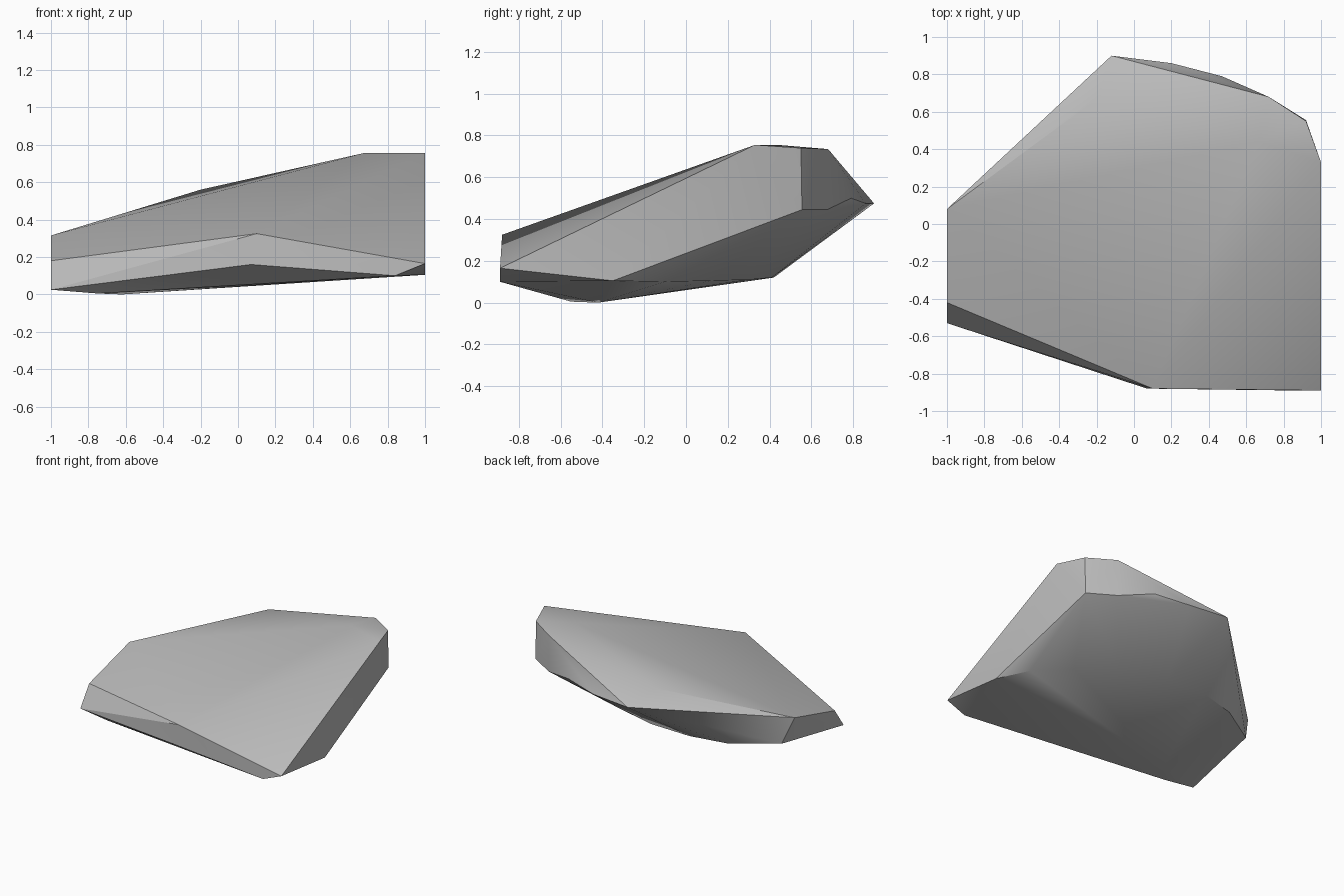
import bpy
import bmesh
from math import radians

cube = bpy.data.objects.get("Cube")
if cube:
    bpy.data.objects.remove(cube, do_unlink=True)


def flat_material(name, colour):
    mat = bpy.data.materials.new(name)
    mat.use_nodes = True
    mat.diffuse_color = colour
    shader = next(n for n in mat.node_tree.nodes if n.type == "BSDF_PRINCIPLED")
    shader.inputs["Base Color"].default_value = colour
    shader.inputs["Roughness"].default_value = 0.9
    return mat


def hull_object(name, corners, material):
    """Wrap a faceted convex skin around the corner points."""
    bm = bmesh.new()
    for corner in corners:
        bm.verts.new(corner)
    result = bmesh.ops.convex_hull(bm, input=bm.verts[:])
    unused = {g for g in result["geom_interior"] + result["geom_unused"]
              if isinstance(g, bmesh.types.BMVert)}
    bmesh.ops.delete(bm, geom=list(unused), context="VERTS")
    bmesh.ops.recalc_face_normals(bm, faces=bm.faces[:])
    mesh = bpy.data.meshes.new(name)
    bm.to_mesh(mesh)
    bm.free()
    mesh.materials.append(material)
    obj = bpy.data.objects.new(name, mesh)
    bpy.context.collection.objects.link(obj)
    return obj


# Sloping top slab, high at the back left corner
top_rim = [(-1, .08, .315), (-1, -.42, .18), (.1, -.88, .325), (1, -.89, .165),
           (1, .33, .755), (.92, .55, .74), (.72, .68, .735), (.67, .44, .755),
           (-.2, .67, .56)]

# Ridge running around the back
back_ridge = [(-.12, .9, .475), (.2, .86, .475), (.47, .79, .5),
              (.72, .675, .445), (.92, .555, .445)]

# Curved edge of the underside
base_arc = [(1, -.35, .105), (.89, -.1, .1), (.66, .12, .105), (.39, .3, .11),
            (.02, .41, .12), (-.32, .42, .12), (-.6, .35, .11), (-.93, .14, .115)]

# Front lower lip and the lowest resting points
front_lip = [(-1, -.53, .025), (.07, -.88, .16), (.84, -.89, .1)]
resting_points = [(-.62, -.42, 0), (-.75, -.55, .005)]

stone = flat_material("stone grey", (.5, .5, .5, 1))
rock = hull_object("rock", top_rim + back_ridge + base_arc + front_lip + resting_points,
                   stone)

# Soft shading across shallow facets, crisp at the broken edges
bpy.ops.object.select_all(action="DESELECT")
rock.select_set(True)
bpy.context.view_layer.objects.active = rock
bpy.ops.object.shade_smooth_by_angle(angle=radians(30))
